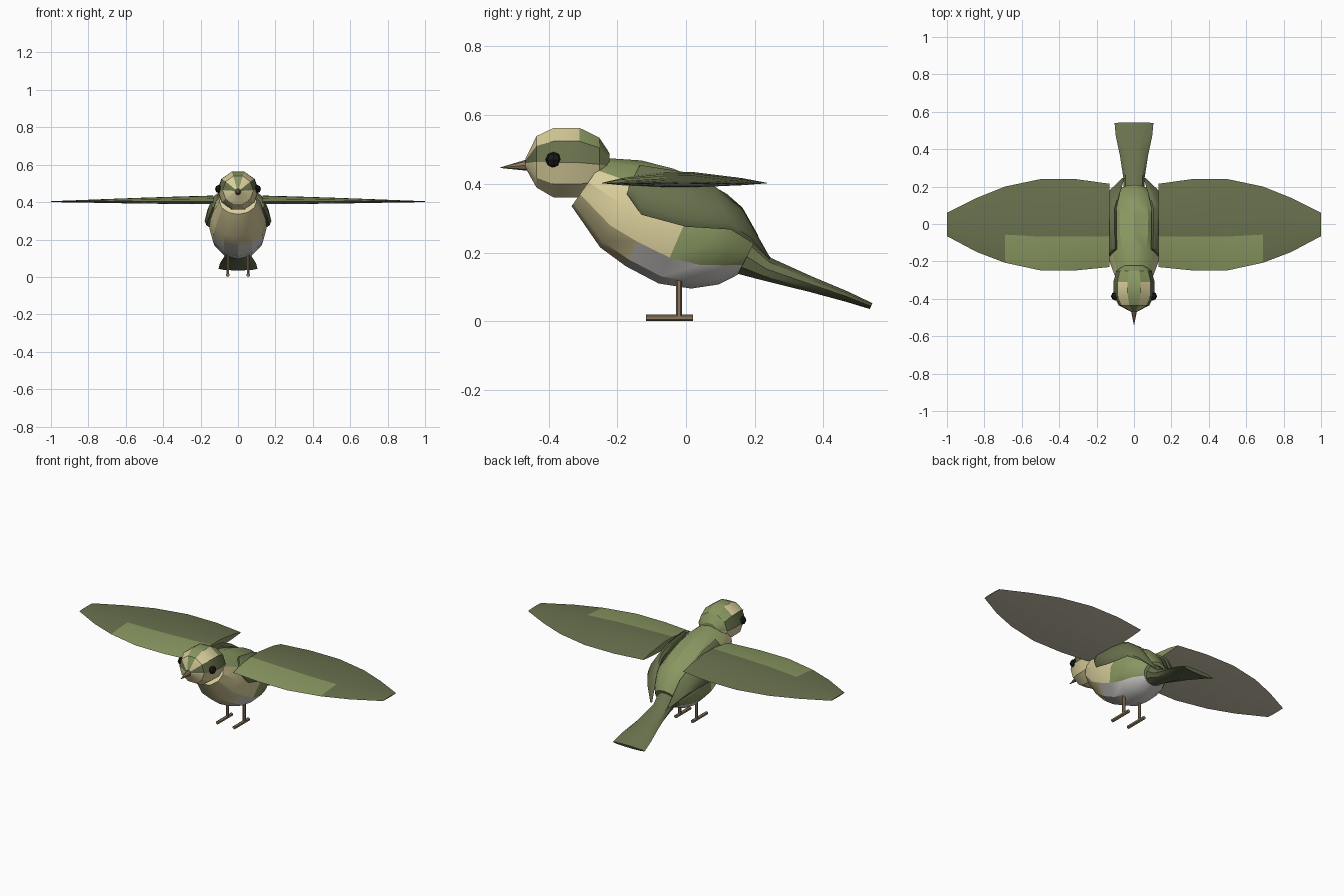
import bpy, bmesh
from math import sin, cos, pi
from mathutils import Vector

if "Cube" in bpy.data.objects:
    bpy.data.objects.remove(bpy.data.objects["Cube"])


def material(name, rgb):
    m = bpy.data.materials.new(name)
    m.diffuse_color = (*rgb, 1)
    m.use_nodes = True
    m.node_tree.nodes["Principled BSDF"].inputs["Base Color"].default_value = m.diffuse_color
    return m


GREEN = material("green", (0.25, 0.31, 0.12))
OLIVE = material("olive", (0.14, 0.165, 0.075))
CREAM = material("cream", (0.70, 0.62, 0.33))
WHITE = material("belly_white", (0.66, 0.64, 0.62))
UNDER = material("underwing", (0.58, 0.54, 0.41))
BROWN = material("brown", (0.26, 0.18, 0.11))
BLACK = material("black", (0.01, 0.01, 0.01))


def finish(obj, angle):
    bpy.ops.object.select_all(action='DESELECT')
    obj.select_set(True)
    bpy.context.view_layer.objects.active = obj
    bpy.ops.object.shade_smooth_by_angle(angle=angle)


def loft(name, rings, mats, pick=lambda i, j, c: 0, angle=0.5):
    """Skin a list of equal rings; pick(station, segment, centre) -> material index."""
    bm = bmesh.new()
    vs = [[bm.verts.new(p) for p in r] for r in rings]
    n = len(rings[0])
    for j in range(len(rings) - 1):
        for i in range(n):
            k = (i + 1) % n
            f = bm.faces.new((vs[j][i], vs[j][k], vs[j + 1][k], vs[j + 1][i]))
            f.material_index = pick(j, i, f.calc_center_median())
    for ring, j, i in ((vs[0], 0, 0), (vs[-1], len(rings) - 2, 0)):
        f = bm.faces.new(ring)
        f.material_index = pick(j, i, f.calc_center_median())
    bmesh.ops.recalc_face_normals(bm, faces=bm.faces)
    me = bpy.data.meshes.new(name)
    bm.to_mesh(me)
    bm.free()
    for m in mats:
        me.materials.append(m)
    obj = bpy.data.objects.new(name, me)
    bpy.context.collection.objects.link(obj)
    finish(obj, angle)
    return obj


def oval(top, bottom, w, n):
    """Ring between two (y, z) points, half-width w in x."""
    t, b = Vector((0, *top)), Vector((0, *bottom))
    return [(t + b) / 2 + (t - b) / 2 * sin(2 * pi * i / n)
            + Vector((w * cos(2 * pi * i / n), 0, 0)) for i in range(n)]


def rod(name, a, b, r1, r2, mat, sides=8):
    a, b = Vector(a), Vector(b)
    bpy.ops.mesh.primitive_cone_add(vertices=sides, radius1=r1, radius2=r2,
                                    depth=(b - a).length, location=(a + b) / 2)
    o = bpy.context.object
    o.rotation_euler = (b - a).to_track_quat('Z', 'Y').to_euler()
    o.name = name
    o.data.materials.append(mat)


# body: tilted rings from neck to rump
body = [((-0.235, 0.475), (-0.333, 0.335), 0.10), ((-0.13, 0.468), (-0.25, 0.215), 0.135),
        ((-0.04, 0.445), (-0.175, 0.16), 0.15), ((0.05, 0.41), (-0.08, 0.11), 0.153),
        ((0.12, 0.37), (0.015, 0.095), 0.143), ((0.165, 0.33), (0.095, 0.107), 0.12),
        ((0.21, 0.25), (0.15, 0.135), 0.075)]


def body_colour(j, i, c):
    if i <= 5 and (j > 0 or i in (1, 2, 3, 4)):
        return 0 if i in (1, 2, 3, 4) or j > 2 else 1
    if c.y > -0.17 and (i in (7, 8, 9, 10) and j > 1):
        return 2
    return 0 if j > 2 else 1


loft("body", [oval(t, b, w, 12) for t, b, w in body], [GREEN, CREAM, WHITE], body_colour)

# head: rings along y with crown, brow and eye stripe
head = [(-0.467, 0.475, 0.445, 0.02), (-0.435, 0.543, 0.385, 0.082), (-0.385, 0.568, 0.355, 0.108),
        (-0.31, 0.568, 0.355, 0.11), (-0.252, 0.538, 0.375, 0.095), (-0.222, 0.49, 0.41, 0.055)]


def head_colour(j, i, c):
    if i in (0, 4):
        return 2 if j < 4 else 0
    if i in (1, 3):
        return 1 if j < 3 else 0
    return 0 if i == 2 or j == 4 and i < 5 else 1


loft("head", [oval((y, t), (y, b), w, 10) for y, t, b, w in head],
     [GREEN, CREAM, OLIVE], head_colour)
rod("beak", (0, -0.455, 0.455), (0, -0.54, 0.447), 0.018, 0.001, BROWN)

# tail: flattened, flaring toward the tip
tail = [((0.17, 0.27), (0.13, 0.14), 0.06), ((0.25, 0.185), (0.22, 0.118), 0.055),
        ((0.37, 0.13), (0.36, 0.084), 0.075), ((0.47, 0.088), (0.465, 0.056), 0.097),
        ((0.543, 0.053), (0.535, 0.035), 0.104)]
loft("tail", [oval(t, b, w, 10) for t, b, w in tail], [OLIVE])

# folded wing stations: top (y, z), bottom (y, z), top x, bottom x, half thickness
fold = [((-0.165, 0.395), (-0.172, 0.37), 0.13, 0.135, 0.008),
        ((-0.135, 0.455), (-0.13, 0.31), 0.10, 0.158, 0.025),
        ((-0.01, 0.435), (0.0, 0.275), 0.105, 0.168, 0.028),
        ((0.08, 0.395), (0.13, 0.267), 0.105, 0.155, 0.026),
        ((0.16, 0.335), (0.19, 0.23), 0.085, 0.115, 0.02),
        ((0.245, 0.185), (0.245, 0.178), 0.055, 0.06, 0.006)]
# spread wing stations: x, front y, back y, top z, bottom z
spread = [(0.13, -0.23, 0.215, 0.435, 0.389), (0.31, -0.248, 0.24, 0.43, 0.39),
          (0.5, -0.248, 0.24, 0.424, 0.392), (0.69, -0.207, 0.20, 0.417, 0.395),
          (0.84, -0.15, 0.14, 0.411, 0.398), (1.0, -0.065, 0.06, 0.405, 0.40)]
upper = [(0, 0), (0.12, 0.5), (0.37, 0.95), (0.55, 1), (0.85, 0.5), (1, 0)]


def wing_ring(s, x, y0, y1, zt, zb):
    top = [(s * x, y0 + (y1 - y0) * u, 0.402 + (zt - 0.402) * h) for u, h in upper]
    low = [(s * x, y0 + (y1 - y0) * u, 0.402 + (zb - 0.402) * h) for u, h in upper[-2:0:-1]]
    return top + low


def wing_colour(j, i, c):
    return 2 if i > 4 else (1 if i < 2 and j < 3 else 0)


for s, side in ((1, "right"), (-1, "left")):
    rings = []
    for t, b, xt, xb, h in fold:
        T, B = Vector((s * xt, *t)), Vector((s * xb, *b))
        rings.append([(T + B) / 2 + (T - B) / 2 * sin(pi * i / 4)
                      + Vector((s * h * cos(pi * i / 4), 0, 0)) for i in range(8)])
    loft("folded_wing_" + side, rings, [OLIVE], angle=0.8)
    loft("spread_wing_" + side, [wing_ring(s, *st) for st in spread],
         [OLIVE, GREEN, UNDER], wing_colour, angle=0.8)
    # eye, leg and foot
    bpy.ops.mesh.primitive_uv_sphere_add(segments=8, ring_count=4, radius=0.023,
                                         location=(s * 0.1, -0.386, 0.47))
    bpy.context.object.name = "eye_" + side
    bpy.context.object.data.materials.append(BLACK)
    rod("leg_" + side, (s * 0.055, -0.02, 0.01), (s * 0.055, -0.02, 0.125), 0.009, 0.009, BROWN, 6)
    rod("foot_" + side, (s * 0.055, -0.116, 0.01), (s * 0.055, 0.02, 0.01), 0.01, 0.01, BROWN, 6)
